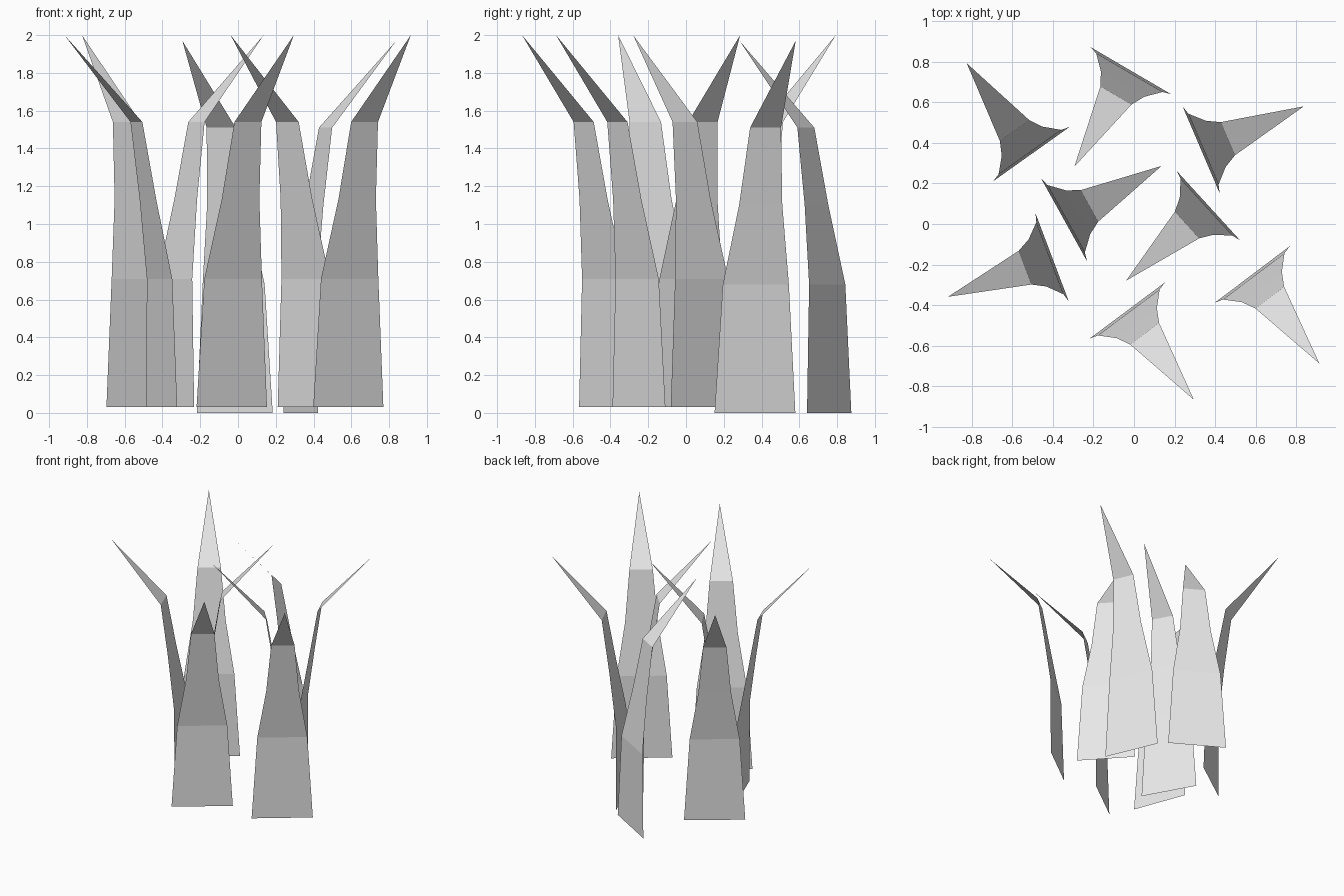
import bpy
import bmesh
from math import radians

cube = bpy.data.objects.get("Cube")
if cube:
    bpy.data.objects.remove(cube, do_unlink=True)

# Single plain grey for all blades
grey = bpy.data.materials.new("pale_grey")
grey.use_nodes = True
colour = (0.8, 0.8, 0.8, 1)
grey.diffuse_color = colour
grey.node_tree.nodes["Principled BSDF"].inputs["Base Color"].default_value = colour

# Blade cross-sections: (width, forward lean, height)
SECTIONS = [(0.465, 0, 0), (0.38, 0.012, 0.68), (0.248, 0.078, 1.102), (0.178, 0.143, 1.51)]
TIP = (0.55, 0, 1.97)


def blade_mesh():
    """One flat-shaded sheet that narrows and bends forward to a point."""
    bm = bmesh.new()
    rows = [[bm.verts.new((lean, side * width / 2, z)) for side in (-1, 1)]
            for width, lean, z in SECTIONS]
    for (a, b), (c, d) in zip(rows, rows[1:]):
        bm.faces.new((a, c, d, b))
    bm.faces.new((rows[-1][0], bm.verts.new(TIP), rows[-1][1]))
    bmesh.ops.recalc_face_normals(bm, faces=bm.faces[:])
    # Upper side of the bent tip faces the sky
    bm.normal_update()
    if bm.faces[:][-1].normal.z < 0:
        bmesh.ops.reverse_faces(bm, faces=bm.faces[:])
    mesh = bpy.data.meshes.new("grass_blade")
    bm.to_mesh(mesh)
    bm.free()
    mesh.materials.append(grey)
    return mesh


# Clump layout: name, base centre x, y, z and heading in degrees
LAYOUT = [
    ("back_right", -0.507, 0.345, 0.03, 125.4),
    ("back", -0.017, 0.758, 0, 239.7),
    ("back_left", 0.332, 0.365, 0, 23.1),
    ("middle_right", -0.345, 0.02, 0.03, 29),
    ("middle_left", 0.367, 0.091, 0.03, 222.4),
    ("right", -0.404, -0.165, 0.03, 200.7),
    ("front", -0.033, -0.427, 0.03, -53.3),
    ("front_left", 0.584, -0.249, 0.03, -53),
]
shared = blade_mesh()
for name, x, y, z, heading in LAYOUT:
    blade = bpy.data.objects.new("grass_blade_" + name, shared)
    blade.location = (x, y, z)
    blade.rotation_euler.z = radians(heading)
    bpy.context.collection.objects.link(blade)
